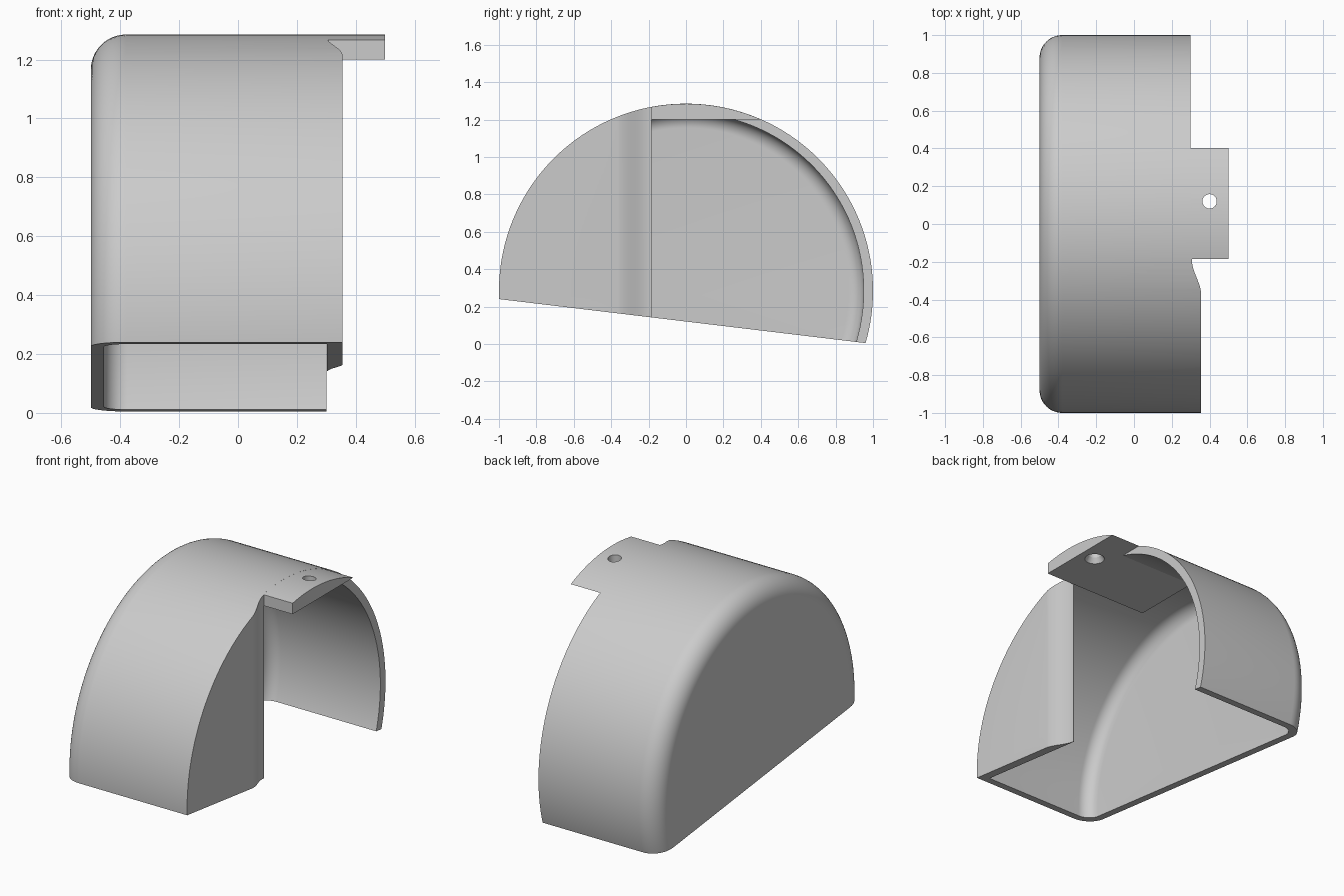
import bpy, bmesh
from math import sin, cos, pi, radians, sqrt
from mathutils import Matrix, Vector

if "Cube" in bpy.data.objects:
    bpy.data.objects.remove(bpy.data.objects["Cube"])

AXIS_Z = 0.285      # height of the drum axis
STEPS = 180

grey = bpy.data.materials.new("light_grey")
grey.use_nodes = True
grey.diffuse_color = (0.6, 0.6, 0.6, 1)
grey.node_tree.nodes["Principled BSDF"].inputs["Base Color"].default_value = (0.6, 0.6, 0.6, 1)


def finish(name, bm):
    bmesh.ops.recalc_face_normals(bm, faces=bm.faces)
    mesh = bpy.data.meshes.new(name)
    bm.to_mesh(mesh)
    bm.free()
    mesh.materials.append(grey)
    obj = bpy.data.objects.new(name, mesh)
    bpy.context.collection.objects.link(obj)
    return obj


def drum(name, x0, x1, radius, fillet):
    """Solid disc about the x axis, its x0 rim rounded."""
    profile = [(x0, 0)]
    for i in range(13):
        a = pi / 2 * i / 12
        profile.append((x0 + fillet * (1 - cos(a)), radius - fillet * (1 - sin(a))))
    profile += [(x1, radius), (x1, 0)]
    bm = bmesh.new()
    vs = [bm.verts.new((x, 0, AXIS_Z + r)) for x, r in profile]
    es = [bm.edges.new(pair) for pair in zip(vs, vs[1:])]
    bmesh.ops.spin(bm, geom=vs + es, cent=(0, 0, AXIS_Z), axis=(1, 0, 0),
                   angle=2 * pi, steps=STEPS)
    bmesh.ops.remove_doubles(bm, verts=bm.verts, dist=1e-4)
    return finish(name, bm)


def prism(name, points, shift):
    """Closed outline pushed along a vector."""
    bm = bmesh.new()
    face = bm.faces.new([bm.verts.new(p) for p in points])
    new = bmesh.ops.extrude_face_region(bm, geom=[face])["geom"]
    bmesh.ops.translate(bm, vec=Vector(shift),
                        verts=[v for v in new if isinstance(v, bmesh.types.BMVert)])
    return finish(name, bm)


def cone(name, r_low, r_high, z_low, z_high, x, y):
    bm = bmesh.new()
    bmesh.ops.create_cone(bm, cap_ends=True, segments=40, radius1=r_low, radius2=r_high,
                          depth=z_high - z_low,
                          matrix=Matrix.Translation((x, y, (z_low + z_high) / 2)))
    return finish(name, bm)


def cut(obj, cutter):
    cutter.hide_render = True
    mod = obj.modifiers.new("cut", 'BOOLEAN')
    mod.operation = 'DIFFERENCE'
    mod.solver = 'EXACT'
    mod.object = cutter
    bpy.context.view_layer.objects.active = obj
    bpy.ops.object.modifier_apply(modifier=mod.name)
    bpy.data.objects.remove(cutter)


def smooth(obj):
    bpy.ops.object.select_all(action='DESELECT')
    obj.select_set(True)
    bpy.context.view_layer.objects.active = obj
    bpy.ops.object.shade_smooth_by_angle(angle=radians(30))


# Hollow cover with a rounded outer rim
cover = drum("cover_shell", -0.5, 0.355, 1.0, 0.12)
cut(cover, drum("cavity", -0.455, 0.302, 0.95, 0.08))

# Side opening behind the front plate, whose edge sweeps inward
sweep = []
for i in range(17):
    t = i / 16
    sweep.append((0.331 + 0.025 * cos(pi * t), -0.38 + 0.195 * t, -1))
sweep += [(0.3, -0.185, -1), (0.3, 1.5, -1), (1, 1.5, -1), (1, -0.38, -1)]
cut(cover, prism("opening", sweep, (0, 0, 3)))

# Sloping open underside
slope = [(-1, y, 0.12 - 0.12 * y) for y in (-1.5, 1.5)] + [(-1, 1.5, -2), (-1, -1.5, -2)]
cut(cover, prism("underside", slope, (2, 0, 0)))
smooth(cover)

# Mounting tab: flat below, following the drum on top
TAB_Z, R = 1.2, 0.9995
y_front, y_back = -0.185, sqrt(R ** 2 - (TAB_Z - AXIS_Z) ** 2)
outline = [(-0.22, y_front, TAB_Z)]
for i in range(25):
    y = y_front + (y_back - y_front) * i / 24
    outline.append((-0.22, y, AXIS_Z + sqrt(R ** 2 - y * y)))
tab = prism("mounting_tab", outline, (0.72, 0, 0))

# Screw hole, widened underneath
cut(tab, cone("screw_hole", 0.038, 0.038, 1.1, 1.4, 0.4, 0.12))
cut(tab, cone("countersink", 0.06, 0.036, 1.195, 1.235, 0.4, 0.12))
smooth(tab)
